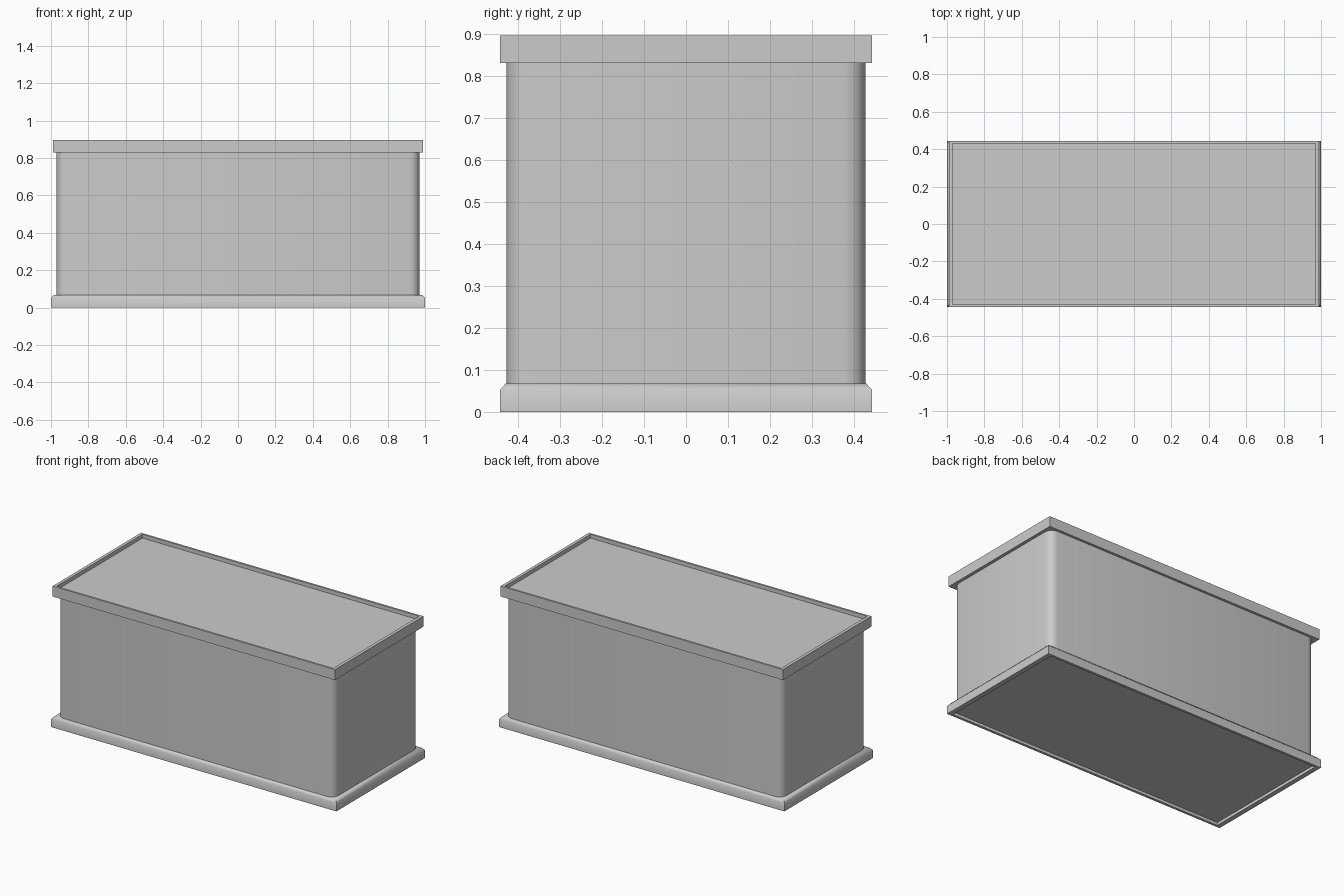
import bpy, bmesh, math

cube = bpy.data.objects.get("Cube")
if cube:
    bpy.data.objects.remove(cube, do_unlink=True)

# One plain grey for the whole box
grey = bpy.data.materials.new("light_grey")
grey.use_nodes = True
colour = (0.6, 0.6, 0.6, 1)
grey.diffuse_color = colour
bsdf = next(n for n in grey.node_tree.nodes if n.type == 'BSDF_PRINCIPLED')
bsdf.inputs["Base Color"].default_value = colour
bsdf.inputs["Roughness"].default_value = 0.6


def outline(hx, hy, radius=0, steps=4):
    """Rectangle outline, counter-clockwise, with optional round corners."""
    if not radius:
        return [(hx, hy), (-hx, hy), (-hx, -hy), (hx, -hy)]
    points = []
    for i, (sx, sy) in enumerate([(1, 1), (-1, 1), (-1, -1), (1, -1)]):
        for k in range(steps + 1):
            a = math.pi / 2 * (i + k / steps)
            points.append((sx * (hx - radius) + radius * math.cos(a),
                           sy * (hy - radius) + radius * math.sin(a)))
    return points


def loft(name, sections, radius=0, smooth_angle=None):
    """Closed solid through rectangular sections (half x, half y, z)."""
    bm = bmesh.new()
    rings = [[bm.verts.new((x, y, z)) for x, y in outline(hx, hy, radius)]
             for hx, hy, z in sections]
    bm.faces.new(rings[0][::-1])
    bm.faces.new(rings[-1])
    n = len(rings[0])
    for low, high in zip(rings, rings[1:]):
        for i in range(n):
            j = (i + 1) % n
            bm.faces.new((low[i], low[j], high[j], high[i]))
    bmesh.ops.recalc_face_normals(bm, faces=bm.faces)
    mesh = bpy.data.meshes.new(name)
    bm.to_mesh(mesh)
    bm.free()
    mesh.materials.append(grey)
    obj = bpy.data.objects.new(name, mesh)
    bpy.context.collection.objects.link(obj)
    if smooth_angle:
        bpy.ops.object.select_all(action='DESELECT')
        obj.select_set(True)
        bpy.context.view_layer.objects.active = obj
        bpy.ops.object.shade_smooth_by_angle(angle=math.radians(smooth_angle))
    return obj


# Plinth: recessed underside, chamfered upper edge
loft("base_plinth", [(0.97, 0.427, 0.018), (0.97, 0.427, 0), (1, 0.443, 0),
                     (1, 0.443, 0.052), (0.985, 0.428, 0.068)], smooth_angle=55)

# Body: straight walls with rounded upright corners
loft("body", [(0.97, 0.427, 0.05), (0.97, 0.427, 0.85)],
     radius=0.05, smooth_angle=40)

# Lid: square-edged rim around a sunken panel
loft("lid", [(0.99, 0.443, 0.83), (0.99, 0.443, 0.896),
             (0.97, 0.43, 0.896), (0.97, 0.43, 0.872)])
